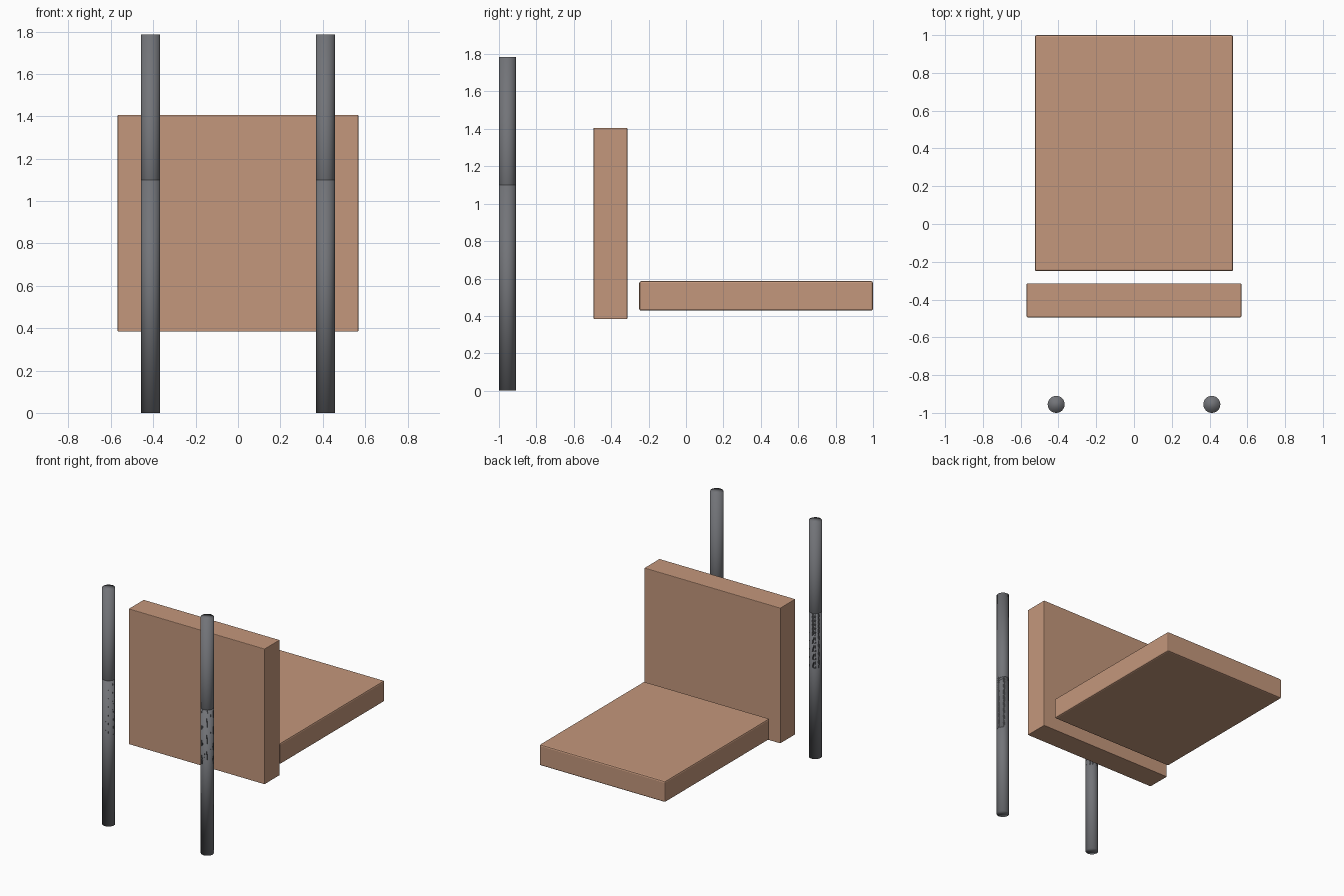
import bpy

if "Cube" in bpy.data.objects:
    bpy.data.objects.remove(bpy.data.objects["Cube"])


def material(name, color):
    m = bpy.data.materials.new(name)
    m.diffuse_color = (*color, 1)
    m.use_nodes = True
    m.node_tree.nodes["Principled BSDF"].inputs["Base Color"].default_value = m.diffuse_color
    return m


wood = material("tan", (0.55, 0.31, 0.2))
metal = material("dark_metal", (0.17, 0.175, 0.19))


def slab(name, lo, hi, bevel):
    """Box between two corners with slightly softened edges."""
    bpy.ops.mesh.primitive_cube_add(size=1, location=[(a + b) / 2 for a, b in zip(lo, hi)])
    ob = bpy.context.object
    ob.name = name
    ob.scale = [b - a for a, b in zip(lo, hi)]
    bpy.ops.object.transform_apply(location=False, rotation=False, scale=True)
    mod = ob.modifiers.new("soft_edges", "BEVEL")
    mod.width = bevel
    mod.segments = 2
    ob.data.materials.append(wood)


def rod(name, x, z0, z1):
    """Smooth round rod standing behind the panel."""
    bpy.ops.mesh.primitive_cylinder_add(vertices=32, radius=0.045, depth=z1 - z0,
                                        location=(x, -0.955, (z0 + z1) / 2))
    ob = bpy.context.object
    ob.name = name
    ob.data.materials.append(metal)
    bpy.ops.object.shade_smooth()


# Seat cushion and upright back cushion
slab("seat", (-0.525, -0.25, 0.428), (0.525, 1.0, 0.586), 0.01)
slab("backrest", (-0.568, -0.494, 0.383), (0.568, -0.314, 1.406), 0.004)

# Posts: a lower and an upper rod overlapping in the middle
for side, x in (("left", -0.412), ("right", 0.412)):
    rod(f"lower_post_{side}", x, 0.0, 1.1)
    rod(f"upper_post_{side}", x, 0.685, 1.785)
